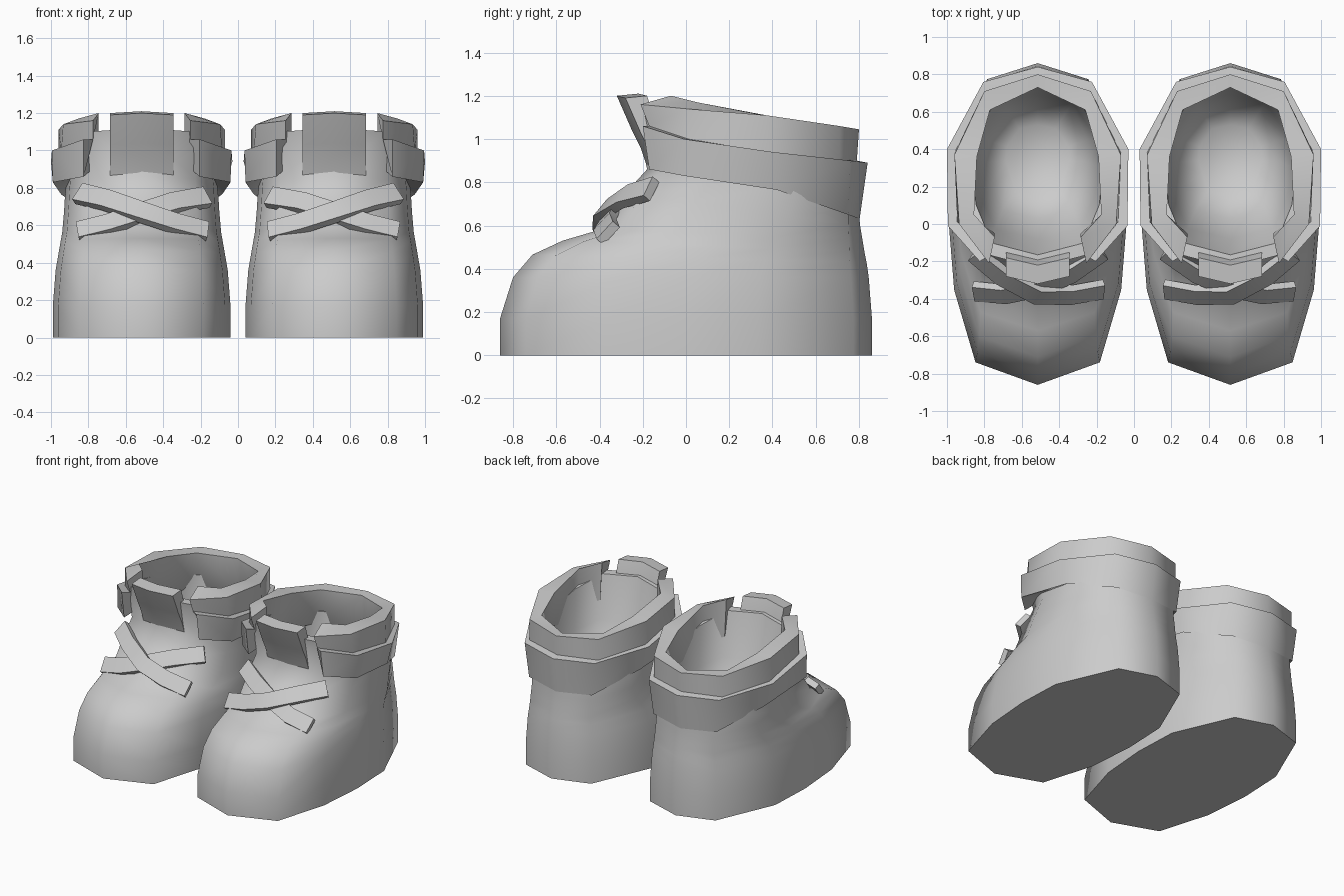
import bpy, bmesh
from mathutils import Vector

cube = bpy.data.objects.get("Cube")
if cube:
    bpy.data.objects.remove(cube, do_unlink=True)

CENTRE = 0.515  # distance of each boot from the middle

grey = bpy.data.materials.new("grey_leather")
grey.use_nodes = True
COLOUR = (0.6, 0.6, 0.6, 1)
grey.diffuse_color = COLOUR
grey.node_tree.nodes["Principled BSDF"].inputs["Base Color"].default_value = COLOUR


def loft(name, sections, angle):
    """Skin closed sections, cap both ends and mirror to the other boot."""
    bm = bmesh.new()
    rows = [[bm.verts.new((x + CENTRE, y, z)) for x, y, z in s] for s in sections]
    n = len(rows[0])
    for a, b in zip(rows, rows[1:]):
        for i in range(n):
            j = (i + 1) % n
            bm.faces.new((a[i], a[j], b[j], b[i]))
    bm.faces.new(rows[0][::-1])
    bm.faces.new(rows[-1])
    bmesh.ops.recalc_face_normals(bm, faces=bm.faces)
    mesh = bpy.data.meshes.new(name)
    bm.to_mesh(mesh)
    bm.free()
    mesh.materials.append(grey)
    obj = bpy.data.objects.new(name, mesh)
    bpy.context.collection.objects.link(obj)
    bpy.ops.object.select_all(action="DESELECT")
    obj.select_set(True)
    bpy.context.view_layer.objects.active = obj
    bpy.ops.object.shade_smooth_by_angle(angle=angle)
    mirror = obj.modifiers.new("Pair", "MIRROR")
    mirror.use_mirror_merge = False
    return obj


# Foot outline, front to back, scaled for every ring of the boot
HALF = [(0, -1), (.7, -.86), (.94, -.41), (1, 0), (.97, .39), (.57, .9), (0, 1)]
OUTLINE = HALF + [(-x, t) for x, t in HALF[-2:0:-1]]


def ring(front, back, width, z_front, z_back):
    mid, half = (front + back) / 2, (back - front) / 2
    return [(x * width, mid + t * half,
             z_front + (z_back - z_front) * (t + 1) / 2) for x, t in OUTLINE]


# Boot body: outside from the sole up, then the lining down to the insole
loft("boot_body", [ring(*r) for r in (
    (-.86, .86, .475, 0, 0),
    (-.86, .86, .475, .17, .17),
    (-.80, .845, .46, .36, .36),
    (-.71, .835, .445, .465, .43),
    (-.57, .825, .435, .53, .48),
    (-.40, .815, .425, .58, .54),
    (-.28, .805, .415, .75, .60),
    (-.18, .80, .41, .86, .66),
    (-.235, .79, .385, 1.12, .86),
    (-.165, .74, .35, 1.12, .86),
    (-.08, .69, .325, .80, .65),
    (.03, .63, .27, .54, .48),
    (.15, .53, .17, .42, .39))], 0.95)

# Cuff: folded band and collar, open at the front.  Each row runs from the
# front end round to the heel and is reflected to the other side.
CUFF = [
    [(.31, -.17, .86), (.475, -.01, .83), (.43, .42, .765), (.26, .75, .65), (0, .803, .63)],
    [(.31, -.20, 1.06), (.48, -.01, 1.0), (.485, .40, .94), (.29, .76, .90), (0, .84, .89)],
    [(.26, -.17, 1.06), (.43, .01, 1.0), (.445, .38, .94), (.285, .71, .905), (0, .79, .90)],
    [(.26, -.21, 1.16), (.42, .0, 1.14), (.445, .37, 1.11), (.285, .71, 1.06), (0, .80, 1.045)],
    [(.23, -.07, 1.2), (.34, .05, 1.17), (.325, .36, 1.11), (.255, .61, 1.06), (0, .73, 1.04)],
    [(.23, -.05, .93), (.34, .05, .88), (.335, .37, .84), (.25, .64, .81), (0, .73, .80)],
]
side = list(zip(*CUFF))
other = [[(-x, y, z) for x, y, z in s] for s in side[-2::-1]]
loft("folded_cuff", side + other, 0.9)


# Tongue leaning forward through the gap in the cuff
def tongue_section(z, width, y, thick):
    return [(-width, y + .04, z - .01), (0, y, z), (width, y + .04, z - .01),
            (width, y + .04 + thick, z), (0, y + thick, z + .01), (-width, y + .04 + thick, z)]


loft("tongue", [tongue_section(*t) for t in (
    (.84, .17, -.17, .04),
    (.96, .17, -.21, .05),
    (1.04, .17, -.25, .08),
    (1.20, .17, -.32, .10))], 0.6)


# Crossed straps over the instep
def strap(name, path):
    pts = [Vector(p) for p in path]
    sections = []
    for i, p in enumerate(pts):
        along = (pts[min(i + 1, len(pts) - 1)] - pts[max(i - 1, 0)]).normalized()
        out = Vector((p.x * 1.1, -.7, .58))
        out = (out - along * out.dot(along)).normalized()
        up = along.cross(out).normalized()
        sections.append([p + up * .056 * a + out * .022 * b
                         for a, b in ((-1, -1), (1, -1), (1, 1), (-1, 1))])
    loft(name, sections, 0.4)


strap("upper_strap", [(.335, -.16, .77), (.19, -.28, .735), (0, -.38, .67),
                      (-.18, -.38, .61), (-.35, -.35, .565)])
strap("lower_strap", [(-.345, -.15, .75), (-.17, -.27, .72), (0, -.34, .665),
                      (.18, -.375, .605), (.34, -.36, .565)])
